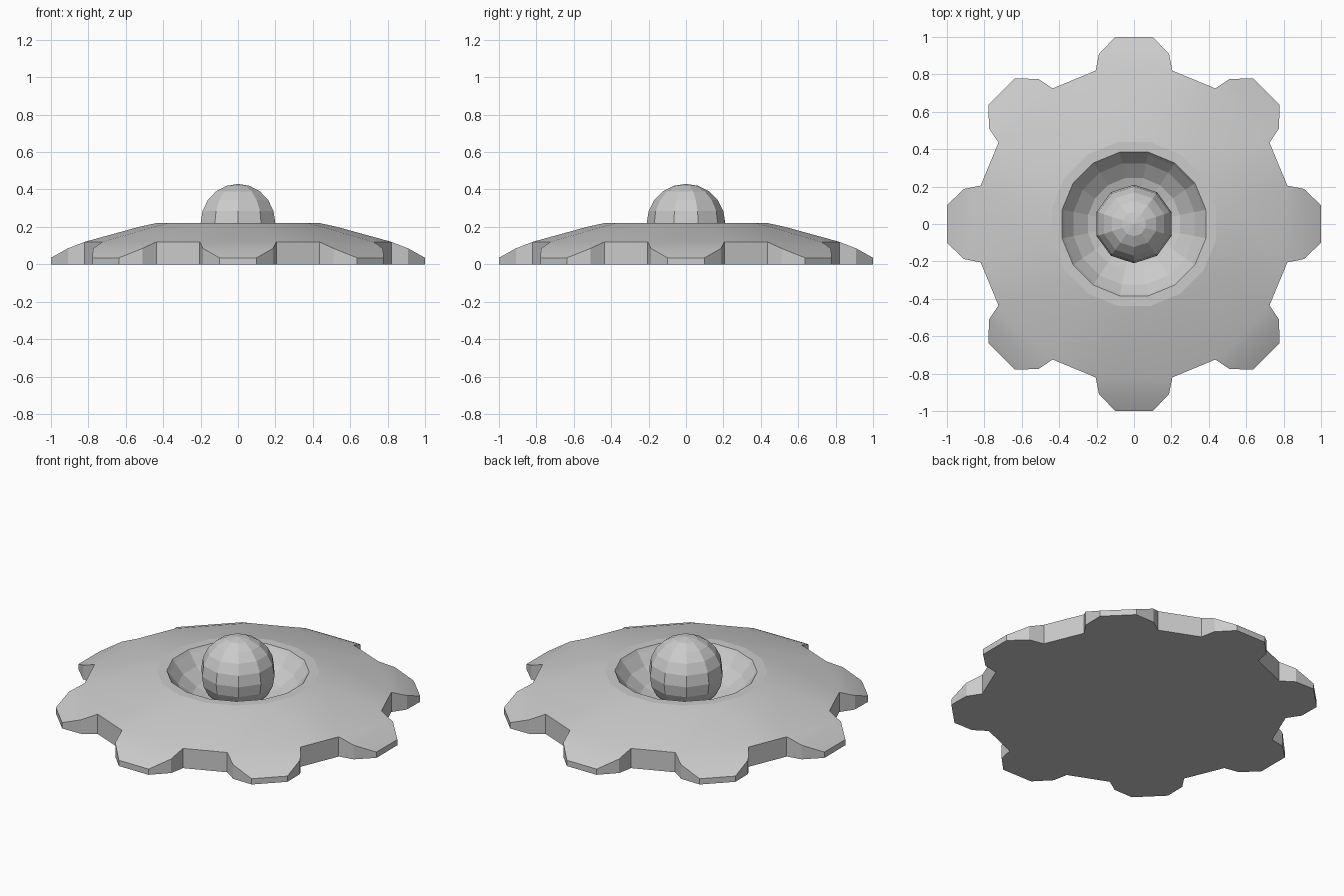
import bpy, bmesh
from math import sin, cos, pi, radians

if "Cube" in bpy.data.objects:
    bpy.data.objects.remove(bpy.data.objects["Cube"])

TEETH = 8
# half of one tooth outline: radial distance, half width, top height
TOOTH = [(0.82, 0.205, 0.12), (0.91, 0.187, 0.085), (1.0, 0.10, 0.035)]
# dish cross-section inside the teeth: radius, height
DISH = [(0.54, 0.20), (0.447, 0.22), (0.392, 0.22), (0.378, 0.20),
        (0.33, 0.14), (0.25, 0.08), (0.14, 0.045)]


def add_object(bm, name):
    bmesh.ops.recalc_face_normals(bm, faces=bm.faces)
    mesh = bpy.data.meshes.new(name)
    bm.to_mesh(mesh)
    bm.free()
    obj = bpy.data.objects.new(name, mesh)
    bpy.context.collection.objects.link(obj)
    return obj


def toothed_dish():
    bm = bmesh.new()
    outline, base = [], []

    # teeth: two sloping quads each, mirrored about the tooth axis
    for t in range(TEETH):
        a = 2 * pi * t / TEETH

        def vert(p, side):
            x, y, z = p[0], p[1] * side, p[2]
            return bm.verts.new((x * cos(a) - y * sin(a), x * sin(a) + y * cos(a), z))

        low = [vert(p, -1) for p in TOOTH]
        high = [vert(p, 1) for p in TOOTH]
        for i in range(2):
            bm.faces.new((low[i], low[i + 1], high[i + 1], high[i])).smooth = True
        outline += low + high[::-1]
        base += [low[0], high[0]]

    # dome and bowl: rings of 16 joined inwards
    n = 2 * TEETH
    ring = base
    for level, (r, z) in enumerate(DISH):
        new = [bm.verts.new((r * cos(2 * pi * (k - 0.5) / n),
                             r * sin(2 * pi * (k - 0.5) / n), z)) for k in range(n)]
        for k in range(n):
            j = (k + 1) % n
            face = bm.faces.new((ring[k], ring[j], new[j], new[k]))
            face.smooth = level < 2
        ring = new
    bm.faces.new(ring)

    # vertical rim walls and flat underside
    bottom = [bm.verts.new((v.co.x, v.co.y, 0)) for v in outline]
    for k in range(len(outline)):
        j = (k + 1) % len(outline)
        bm.faces.new((outline[k], bottom[k], bottom[j], outline[j]))
    bm.faces.new(bottom[::-1])

    # keep rim edges crisp
    for e in bm.edges:
        if len(e.link_faces) == 2 and e.calc_face_angle(0) > radians(30):
            e.smooth = False
    return add_object(bm, "toothed_dish")


def center_ball():
    bm = bmesh.new()
    bmesh.ops.create_uvsphere(bm, u_segments=10, v_segments=10, radius=0.21)
    ball = add_object(bm, "center_ball")
    ball.location.z = 0.22
    return ball


toothed_dish()
center_ball()
